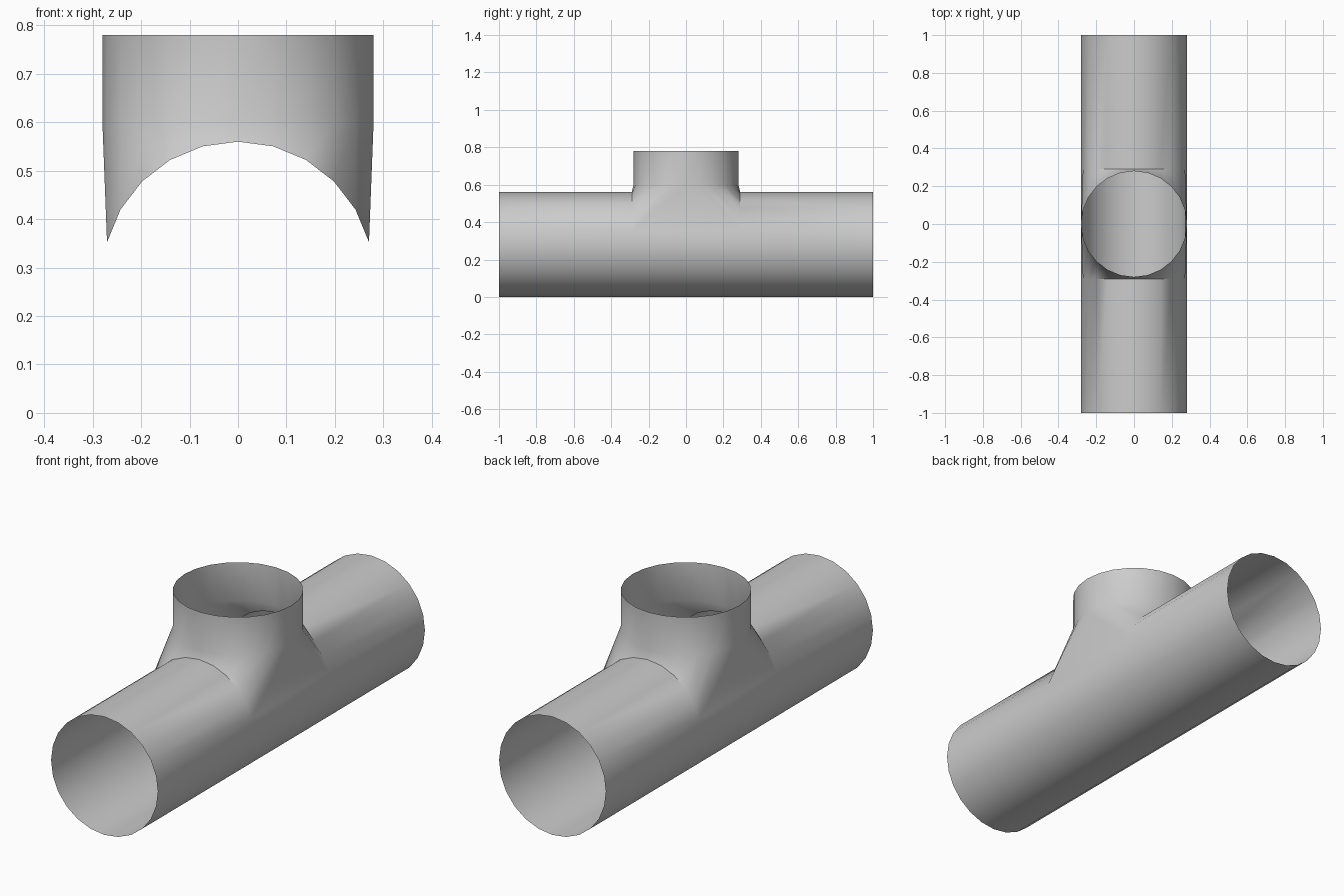
import bpy, bmesh
from math import sin, cos, radians

if "Cube" in bpy.data.objects:
    bpy.data.objects.remove(bpy.data.objects["Cube"])

R, SIDES, FOOT = 0.28, 24, 0.29
STEP = 360 / SIDES
ARCH = 5            # cut in the run pipe spans -75..75 degrees

bm = bmesh.new()

def ring(point):
    return [bm.verts.new(point(sin(radians(STEP * k)), cos(radians(STEP * k))))
            for k in range(SIDES)]

def bridge(a, b, skip=lambda k: False):
    for k in range(SIDES):
        if not skip(k):
            n = (k + 1) % SIDES
            bm.faces.new((a[k], a[n], b[n], b[k]))

# Horizontal run pipe, open ended, with a gap on top for the branch
run = [ring(lambda s, c, y=y: (R * s, y, R + R * c)) for y in (-1, -FOOT, FOOT, 1)]
bridge(run[0], run[1])
bridge(run[1], run[2], lambda k: k < ARCH or k >= SIDES - ARCH)
bridge(run[2], run[3])

# Vertical branch collar
low, top = [ring(lambda s, c, z=z: (R * s, -R * c, z)) for z in (0.60, 0.78)]
bridge(low, top)

# Skirt joining the collar to the run pipe, front and back
half = SIDES // 2
for k in range(-ARCH, ARCH):
    bm.faces.new((run[1][k], run[1][k + 1], low[k + 1], low[k]))
    bm.faces.new((run[2][k], run[2][k + 1], low[half - k - 1], low[half - k]))

# Flat skirt sides
for s in (1, -1):
    f, b = run[1][s * ARCH], run[2][s * ARCH]
    mid = low[s * half // 2]
    bm.faces.new((f, mid, low[s * ARCH]))
    bm.faces.new((f, b, mid))
    bm.faces.new((b, low[s * (half - ARCH)], mid))

bmesh.ops.recalc_face_normals(bm, faces=bm.faces)
# Make sure the surface faces outwards
bm.faces.ensure_lookup_table()
f0 = bm.faces[0]
c0 = f0.calc_center_median()
if f0.normal.x * c0.x + f0.normal.z * (c0.z - R) < 0:
    bmesh.ops.reverse_faces(bm, faces=bm.faces)

mesh = bpy.data.meshes.new("pipe_tee")
bm.to_mesh(mesh)
bm.free()
tee = bpy.data.objects.new("pipe_tee", mesh)
bpy.context.collection.objects.link(tee)
bpy.context.view_layer.objects.active = tee
tee.select_set(True)
bpy.ops.object.shade_smooth_by_angle(angle=radians(40))
